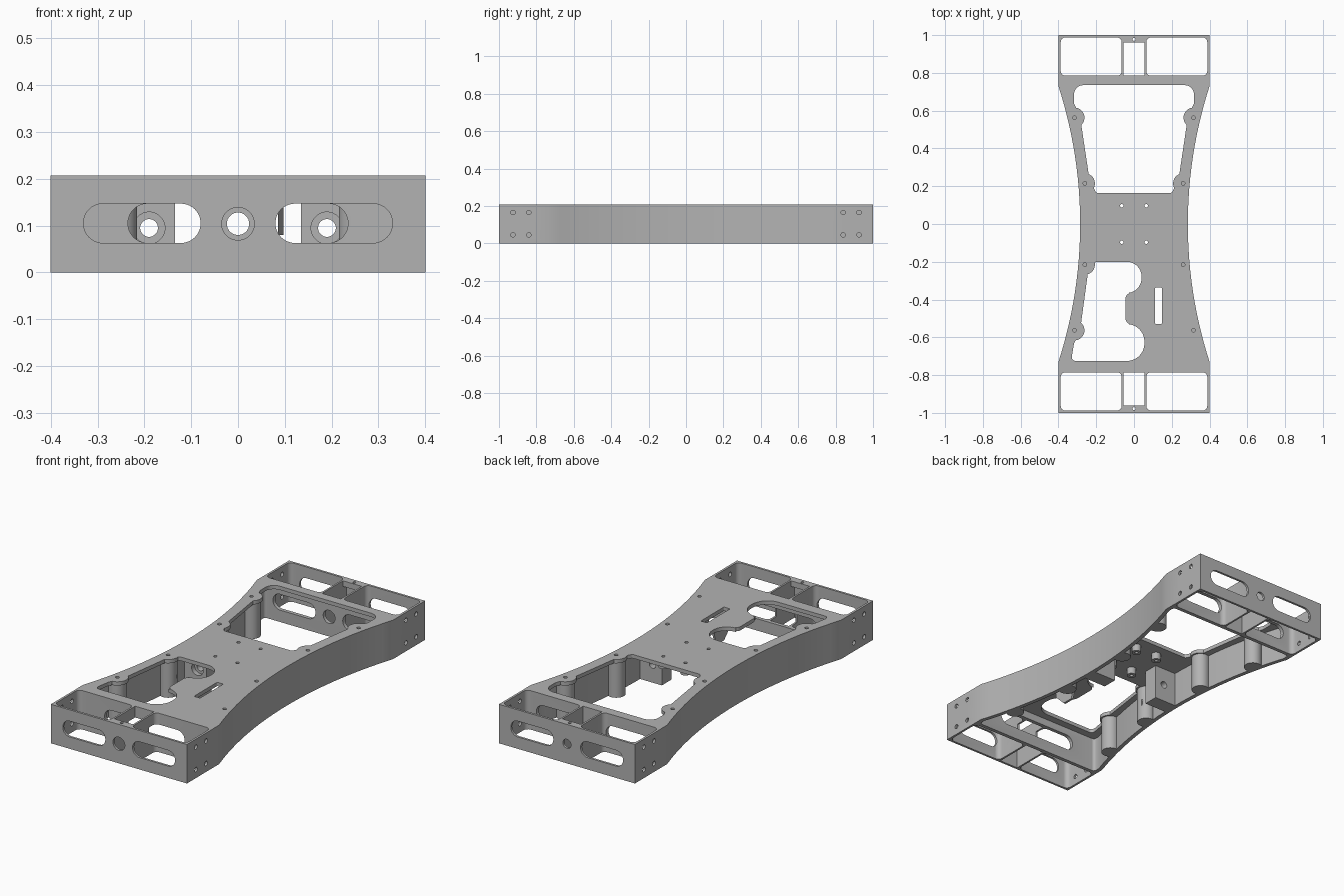
import bpy, bmesh, math
from mathutils import Vector

cube = bpy.data.objects.get("Cube")
if cube:
    bpy.data.objects.remove(cube, do_unlink=True)

H = 0.207           # frame height
PLATE = 0.187       # underside of the top plate
END, KINK, BULKHEAD = 1.0, 0.73, 0.785
HALF, WAIST = 0.4, 0.285


def metal(name, value):
    m = bpy.data.materials.new(name)
    m.use_nodes = True
    m.diffuse_color = (value, value, value, 1)
    m.node_tree.nodes["Principled BSDF"].inputs["Base Color"].default_value = (value, value, value, 1)
    return m


grey = metal("machined grey", 0.45)


def prism(name, pts, lo, hi, axis="z"):
    """Extrude a 2D outline along an axis."""
    place = {"x": lambda u, v, w: (w, u, v),
             "y": lambda u, v, w: (u, w, v),
             "z": lambda u, v, w: (u, v, w)}[axis]
    bm = bmesh.new()
    a = [bm.verts.new(place(p[0], p[1], lo)) for p in pts]
    b = [bm.verts.new(place(p[0], p[1], hi)) for p in pts]
    bm.faces.new(a)
    bm.faces.new(b[::-1])
    for i in range(len(pts)):
        j = (i + 1) % len(pts)
        bm.faces.new((a[i], b[i], b[j], a[j]))
    bmesh.ops.recalc_face_normals(bm, faces=bm.faces)
    me = bpy.data.meshes.new(name)
    bm.to_mesh(me)
    bm.free()
    me.materials.append(grey)
    ob = bpy.data.objects.new(name, me)
    bpy.context.collection.objects.link(ob)
    return ob


def fillet(pts, r, steps=6):
    """Round the corners of an outline; a third value on a point overrides r."""
    out, n = [], len(pts)
    for i, p in enumerate(pts):
        rad = p[2] if len(p) > 2 else r
        c = Vector(p[:2])
        d1 = (Vector(pts[i - 1][:2]) - c).normalized()
        d2 = (Vector(pts[(i + 1) % n][:2]) - c).normalized()
        half = d1.angle(d2) / 2
        if rad <= 0 or half > 1.5:
            out.append(c)
            continue
        t = rad / math.tan(half)
        centre = c + (d1 + d2).normalized() * (rad / math.sin(half))
        s, e = c + d1 * t - centre, c + d2 * t - centre
        sweep = s.angle_signed(e)
        for k in range(steps + 1):
            ang = -sweep * k / steps
            out.append(centre + Vector((s.x * math.cos(ang) - s.y * math.sin(ang),
                                        s.x * math.sin(ang) + s.y * math.cos(ang))))
    return out


def rect(x0, x1, y0, y1, r=0.0, steps=6):
    return fillet([(x0, y0), (x1, y0), (x1, y1), (x0, y1)], r, steps)


def circle(x, y, r, n=24):
    return [(x + r * math.cos(math.tau * (k + .5) / n), y + r * math.sin(math.tau * (k + .5) / n))
            for k in range(n)]


def combine(target, tool, op="DIFFERENCE"):
    mod = target.modifiers.new("cut", "BOOLEAN")
    mod.operation, mod.object, mod.solver = op, tool, "EXACT"
    bpy.context.view_layer.update()
    deps = bpy.context.evaluated_depsgraph_get()
    me = bpy.data.meshes.new_from_object(target.evaluated_get(deps))
    target.modifiers.clear()
    target.data = me
    bpy.data.objects.remove(tool, do_unlink=True)


def cut(target, pts, lo, hi, axis="z"):
    combine(target, prism("cutter", pts, lo, hi, axis))


def outline(inset, end, corner):
    """Waisted outline: straight ends joined by shallow arcs."""
    sag = HALF - WAIST
    R = (KINK ** 2 + sag ** 2) / (2 * sag)
    ys = [KINK * k / 12 for k in range(-12, 13)]
    side = [(WAIST + R - math.sqrt(R * R - y * y) - inset, y, 0) for y in ys]
    right = [(HALF - inset, -end, corner)] + side + [(HALF - inset, end, corner)]
    return fillet(right + [(-x, y, c) for x, y, c in right[::-1]], corner)


frame = prism("chassis_frame", outline(0, END, 0), 0, H)
bosses = [(sx * x, sy * y) for sx in (-1, 1) for sy in (-1, 1) for x, y in ((.315, .563), (.26, .215))]
standoffs = [(sx * .065, sy * .097) for sx in (-1, 1) for sy in (-1, 1)]

# Underside hollow, shaped around the bosses, standoffs, axle blocks and bracket
hollow = prism("hollow", outline(.022, BULKHEAD - .02, .015), -.1, PLATE)
for x, y in bosses:
    cut(hollow, circle(x, y, .045), -.2, .3)
for x, y in standoffs:
    cut(hollow, circle(x, y, .024, 16), .15, .3)
for s in (-1, 1):
    cut(hollow, rect(*sorted((s * .135, s * .35)), -.07, .01), -.2, .3)
cut(hollow, [(-.5, .3), (-.5, .14), (-.44, .08), (-.38, .08), (-.36, .14), (-.36, .3)], .085, .097, "x")
combine(frame, hollow)

# Large rear opening
rear = [(-.2, .165, .01), (.2, .165, .01), (.235, .23, 0), (.285, .565, 0), (.318, .64, .02), (.318, .735, .05),
        (-.318, .735, .05), (-.318, .64, .02), (-.285, .565, 0), (-.235, .23, 0)]
# Front opening with two round bays on its inner edge
front = [(-.2, -.2, .01), (.04, -.2, .078), (.04, -.365, .078), (-.045, -.365, .03), (-.045, -.53, .03),
         (.055, -.53, .092), (.055, -.725, .092), (-.333, -.725, .02), (-.318, -.635, .02), (-.285, -.56, 0),
         (-.24, -.23, 0)]
for pts in (rear, front):
    opening = prism("opening", fillet(pts, 0, 10), .1, .3)
    for x, y in bosses:
        cut(opening, circle(x, y, .053, 32), 0, .4)
    combine(frame, opening)
cut(frame, rect(.112, .148, -.53, -.335, .006), .1, .3)

# End bays, wall slots and side screw holes
for s in (-1, 1):
    def span(a, b):
        return sorted((s * a, s * b))
    for m in (-1, 1):
        cut(frame, rect(*sorted((m * .065, m * .388)), *span(BULKHEAD, .988), .025), -.1, .3)
        cut(frame, rect(*sorted((m * .08, m * .33)), .063, .147, .0415, 10), *span(.95, 1.1), "y")
        for y in (.84, .925):
            for z in (.045, .165):
                cut(frame, circle(s * y, z, .012, 12), *sorted((m * .3, m * .5)), "x")
    cut(frame, rect(-.055, .055, *span(BULKHEAD, .96)), -.1, .3)
    cut(frame, rect(-.055, .055, *span(.9, .988)), -.1, .177)
    cut(frame, circle(0, .104, .035 if s < 0 else .024), *span(.95, 1.1), "y")
    cut(frame, circle(0, s * .977, .008, 12), .1, .3)

# Bulkhead openings
cut(frame, rect(-.235, .235, .063, .147, .0415, 10), -.84, -.72, "y")
for m in (-1, 1):
    cut(frame, rect(*sorted((m * .08, m * .33)), .063, .147, .0415, 10), .72, .84, "y")
cut(frame, circle(0, .104, .035), .72, .84, "y")

# Axle bores with a counterbore on the front
for s in (-1, 1):
    cut(frame, circle(s * .19, .095, .019), -.2, .1, "y")
    cut(frame, circle(s * .19, .095, .034), -.2, -.045, "y")

# Screw holes in the plate
for x, y in bosses:
    cut(frame, circle(x, y, .01, 12), .12, .3)
for x, y in standoffs:
    cut(frame, circle(x, y, .009, 12), .1, .3)

bpy.ops.object.select_all(action="DESELECT")
frame.select_set(True)
bpy.context.view_layer.objects.active = frame
bpy.ops.object.shade_smooth_by_angle(angle=math.radians(32))
